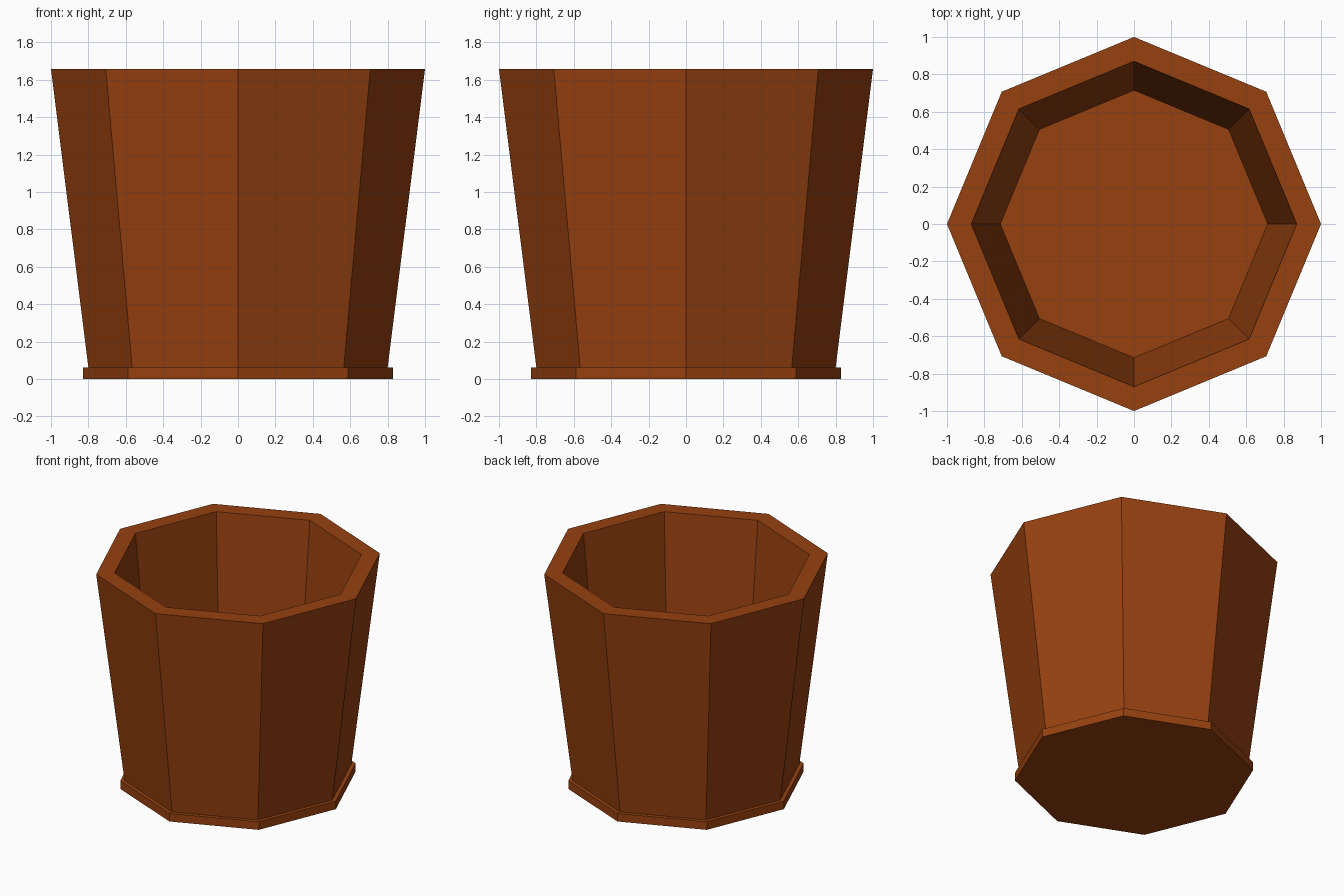
import bpy
import bmesh
from math import cos, sin, pi

SIDES = 8

old = bpy.data.objects.get("Cube")
if old:
    bpy.data.objects.remove(old, do_unlink=True)

# Terracotta brown for the whole pot
clay = bpy.data.materials.new("brown_clay")
clay.use_nodes = True
colour = (0.31, 0.053, 0.005, 1)
clay.diffuse_color = colour
shader = next(n for n in clay.node_tree.nodes if n.type == 'BSDF_PRINCIPLED')
shader.inputs["Base Color"].default_value = colour


def octagon_solid(name, profile, closed):
    """Sweep (radius, height) points round eight sides; cap the ends unless closed."""
    bm = bmesh.new()
    rings = [[bm.verts.new((r * cos(2 * pi * i / SIDES), r * sin(2 * pi * i / SIDES), z))
              for i in range(SIDES)] for r, z in profile]
    pairs = list(zip(rings, rings[1:]))
    if closed:
        pairs.append((rings[-1], rings[0]))
    else:
        bm.faces.new(rings[0])
        bm.faces.new(rings[-1])
    for low, high in pairs:
        for i in range(SIDES):
            j = (i + 1) % SIDES
            bm.faces.new((low[i], low[j], high[j], high[i]))
    bmesh.ops.recalc_face_normals(bm, faces=bm.faces)
    mesh = bpy.data.meshes.new(name)
    bm.to_mesh(mesh)
    bm.free()
    mesh.materials.append(clay)
    obj = bpy.data.objects.new(name, mesh)
    bpy.context.collection.objects.link(obj)
    return obj


# Base plate, whose top is also the floor inside the pot
octagon_solid("base_plate", [(0.83, 0), (0.83, 0.062)], False)

# Flared wall, open at the top with a flat rim
octagon_solid("pot_wall", [(0.8, 0.062), (1.0, 1.658), (0.87, 1.658), (0.715, 0.062)], True)
